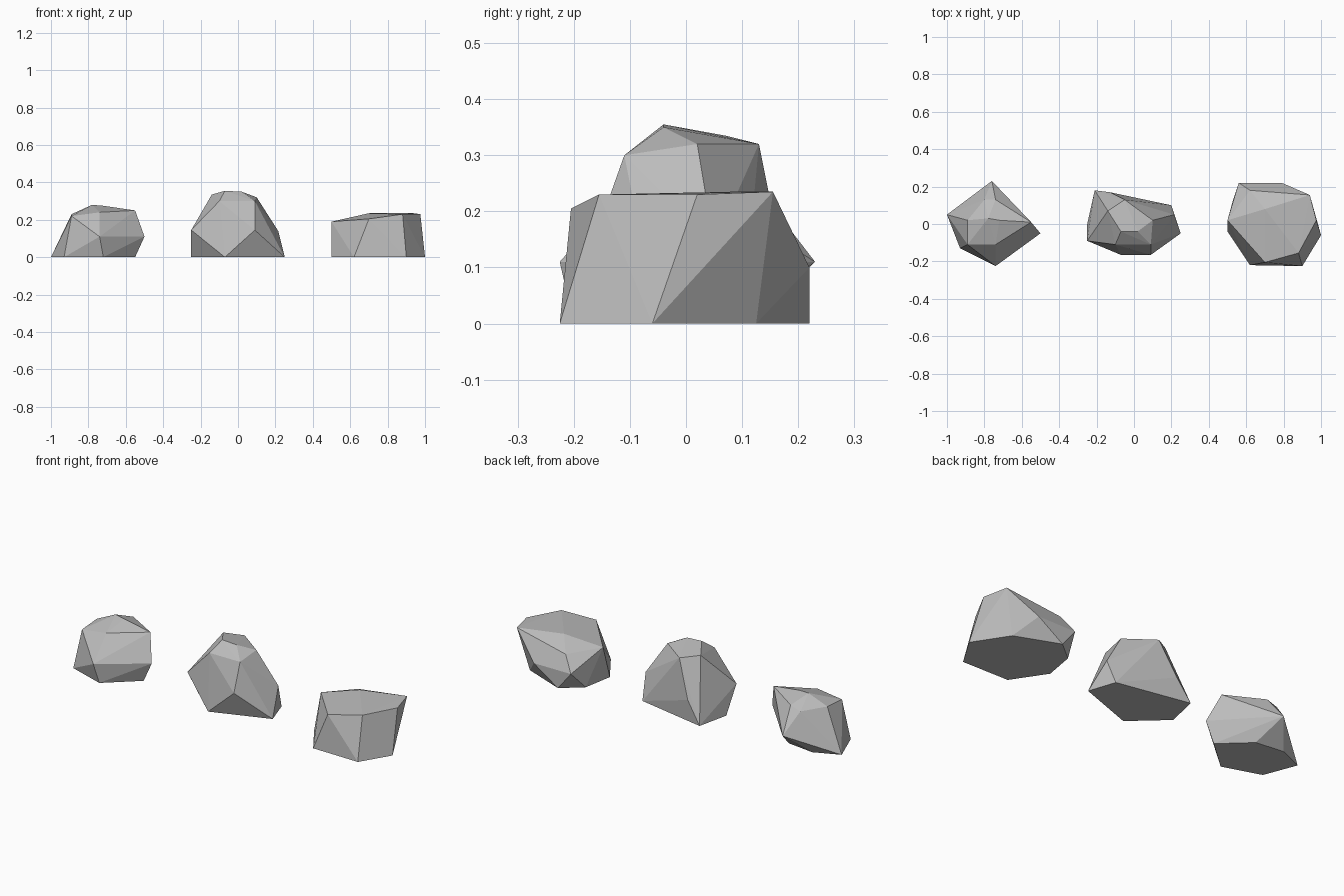
import bpy
import bmesh
import math
from mathutils import Vector

default_cube = bpy.data.objects.get("Cube")
if default_cube:
    bpy.data.objects.remove(default_cube, do_unlink=True)


def make_material(name, colour):
    material = bpy.data.materials.new(name)
    material.use_nodes = True
    material.diffuse_color = colour
    shader = material.node_tree.nodes["Principled BSDF"]
    shader.inputs["Base Color"].default_value = colour
    shader.inputs["Roughness"].default_value = 1
    return material


def make_rock(name, centre_x, footprint, corners, material):
    """Chisel a flat-based boulder: hull of a ground outline and raised corners.
    Outline and corners are given in hundredths of a unit around the centre."""
    mesh_builder = bmesh.new()
    ground = [(x, y, 0) for x, y in footprint]
    for point in ground + corners:
        mesh_builder.verts.new(Vector(point) / 100)
    hull = bmesh.ops.convex_hull(mesh_builder, input=mesh_builder.verts)
    # Drop anything left inside the hull
    loose = [v for v in mesh_builder.verts if not v.link_faces]
    bmesh.ops.delete(mesh_builder, geom=loose, context="VERTS")
    # Merge nearly flat triangles into clean facets
    bmesh.ops.dissolve_limit(mesh_builder, angle_limit=math.radians(2),
                             verts=mesh_builder.verts, edges=mesh_builder.edges)
    bmesh.ops.recalc_face_normals(mesh_builder, faces=mesh_builder.faces)

    mesh = bpy.data.meshes.new(name)
    mesh_builder.to_mesh(mesh)
    mesh_builder.free()
    mesh.materials.append(material)
    rock = bpy.data.objects.new(name, mesh)
    rock.location.x = centre_x
    bpy.context.collection.objects.link(rock)
    return rock


stone = make_material("grey stone", (0.5, 0.5, 0.5, 1))

# Rounded rock with a wide waist
make_rock(
    "round_rock", -0.75,
    footprint=[(20, -5), (3, -20), (-18, -13), (-25, 5), (-11, 11), (5, 9)],
    corners=[(25, -5, 11), (1, -22.5, 11), (-1, 23, 11),
             (-14, -11, 22), (1, -11, 24), (20, 1, 25),
             (-14, 2, 23), (-5, 13, 22), (1, 13, 24),
             (-3, 3, 28), (3, 2, 27.5)],
    material=stone)

# Tall rock tapering to a small crown
make_rock(
    "tall_rock", 0,
    footprint=[(-25, 0), (-7, -16.5), (25, -5), (20, 10), (-21, 18)],
    corners=[(-25, -9, 14.5), (9, -16.5, 14.5), (21.5, 5, 14), (-13, 17, 12),
             (-10, -11, 30), (9, -11, 30), (10, 2, 32),
             (-5, 13, 32), (-14, 7, 33.5),
             (-7, -4, 35.5), (2, -4, 35)],
    material=stone)

# Low rock with a gently sloping top
make_rock(
    "flat_rock", 0.75,
    footprint=[(-25, -4), (-13, -22), (15, -22.5), (25, -6),
               (13, 12.5), (-11, 22), (-22, 13)],
    corners=[(-19, 22, 10), (4, 22, 10), (-25, 2, 19), (-13, 18, 18),
             (-5, -20.5, 20.5), (13, -15.5, 23), (22.5, 2, 23),
             (19, 15.5, 23.5), (-5, 8, 23.5)],
    material=stone)
